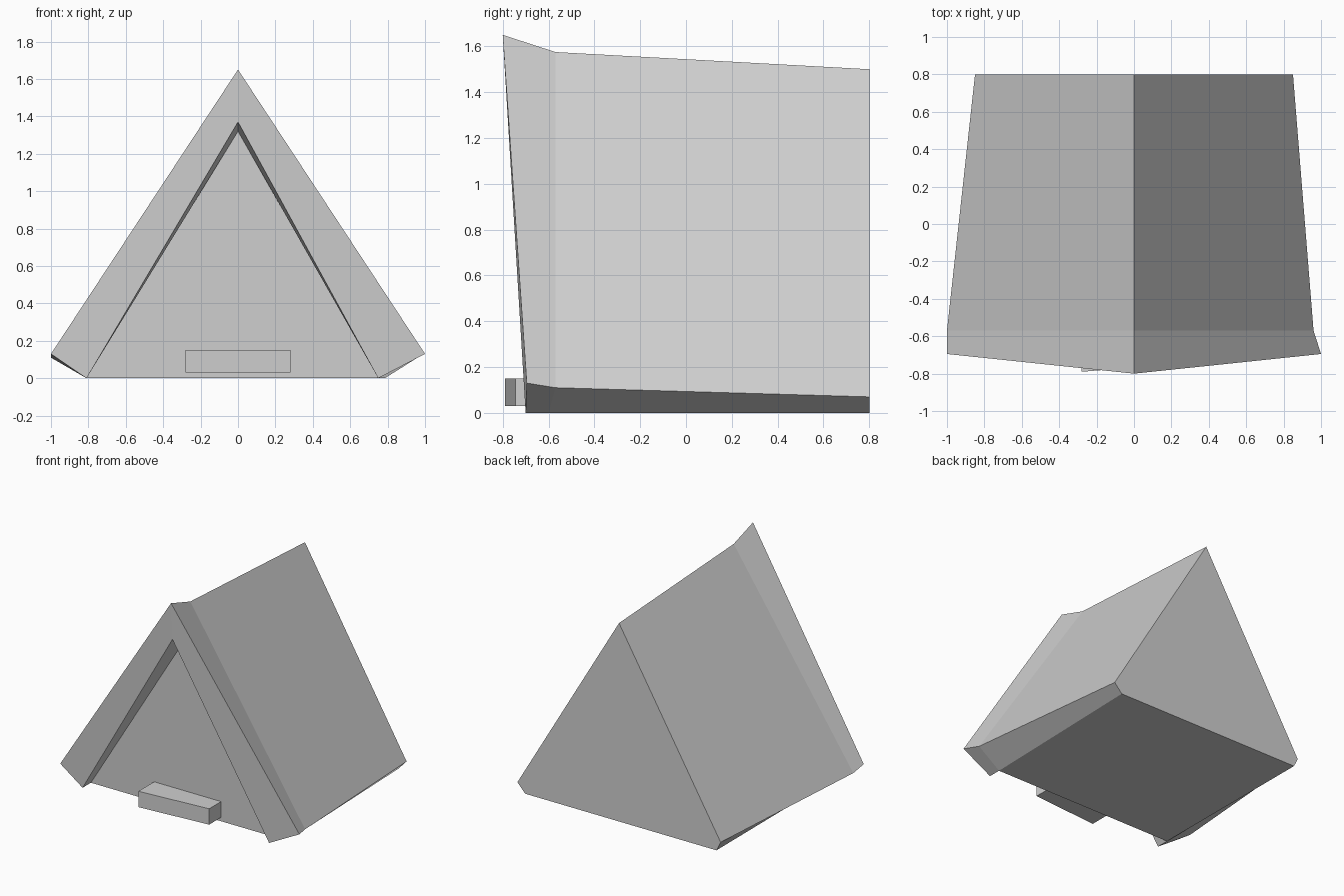
import bpy
import bmesh

cube = bpy.data.objects.get("Cube")
if cube:
    bpy.data.objects.remove(cube, do_unlink=True)

# Single light grey finish
grey = bpy.data.materials.new("light_grey")
grey.use_nodes = True
colour = (0.63, 0.63, 0.63, 1)
grey.diffuse_color = colour
grey.node_tree.nodes["Principled BSDF"].inputs["Base Color"].default_value = colour


def finish(name, bm):
    bmesh.ops.recalc_face_normals(bm, faces=bm.faces)
    mesh = bpy.data.meshes.new(name)
    bm.to_mesh(mesh)
    bm.free()
    mesh.materials.append(grey)
    obj = bpy.data.objects.new(name, mesh)
    bpy.context.collection.objects.link(obj)
    return obj


# Cabin shell: cross-sections run left foot, eave, ridge, eave, right foot
front = [(-0.81, -0.7, 0), (-1, -0.695, 0.13), (0, -0.8, 1.65), (1, -0.695, 0.13), (0.75, -0.7, 0)]
middle = [(-0.81, -0.6, 0), (-1, -0.57, 0.11), (0, -0.57, 1.575), (0.96, -0.57, 0.11), (0.75, -0.6, 0)]
back = [(-0.815, 0.8, 0), (-0.85, 0.8, 0.07), (0, 0.8, 1.5), (0.85, 0.8, 0.07), (0.785, 0.8, 0)]

bm = bmesh.new()
f, m, b = ([bm.verts.new(p) for p in section] for section in (front, middle, back))
opening_peak = bm.verts.new((0, -0.783, 1.37))
wall_peak = bm.verts.new((0, -0.62, 1.32))

# Roof slopes and eave undersides
for near, far in ((f, m), (m, b)):
    for i in range(len(near) - 1):
        bm.faces.new((near[i], near[i + 1], far[i + 1], far[i]))

# Front frame and the reveal behind it, on both sides
for foot, eave in ((0, 1), (-1, 3)):
    bm.faces.new((f[foot], f[eave], f[2], opening_peak))
    bm.faces.new((f[foot], opening_peak, wall_peak, m[foot]))

# Recessed front wall, floor and back wall
bm.faces.new((m[0], wall_peak, m[-1]))
bm.faces.new((m[0], m[-1], b[-1], b[0]))
bm.faces.new(b)
finish("cabin_shell", bm)

# Front step, slightly skewed in plan
bm = bmesh.new()
plan = [(-0.28, -0.79), (0.28, -0.745), (0.28, -0.59), (-0.28, -0.59)]
base = bm.faces.new([bm.verts.new((x, y, 0.03)) for x, y in plan])
top = bmesh.ops.extrude_face_region(bm, geom=[base])["geom"]
bmesh.ops.translate(bm, vec=(0, 0, 0.12), verts=[v for v in top if isinstance(v, bmesh.types.BMVert)])
finish("front_step", bm)
